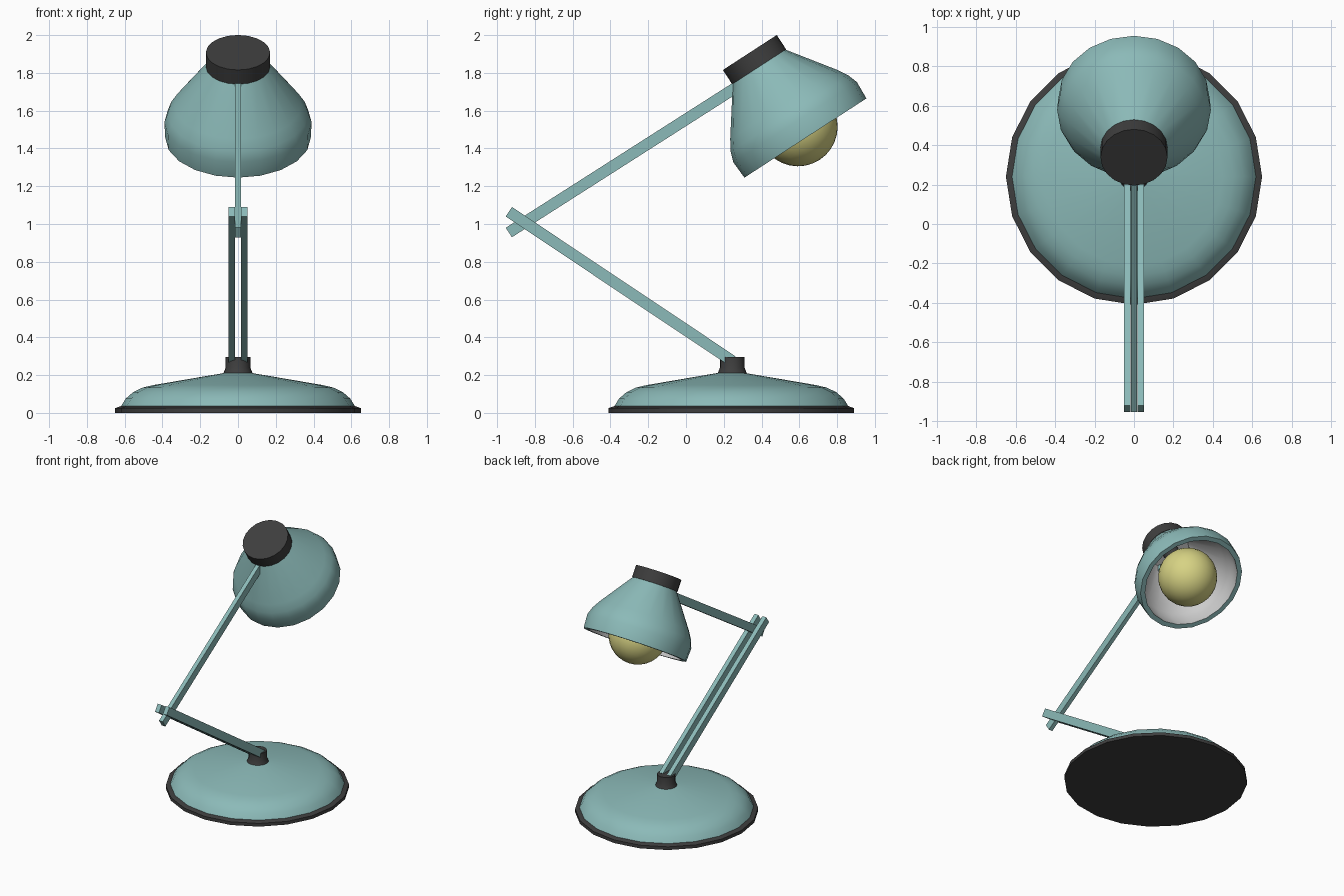
import bpy, bmesh, math
from mathutils import Matrix, Vector

if "Cube" in bpy.data.objects:
    bpy.data.objects.remove(bpy.data.objects["Cube"])


def material(name, rgb):
    m = bpy.data.materials.new(name)
    m.diffuse_color = (*rgb, 1)
    m.use_nodes = True
    m.node_tree.nodes["Principled BSDF"].inputs["Base Color"].default_value = m.diffuse_color
    return m


TEAL = material("teal_paint", (0.26, 0.49, 0.48))
DARK = material("dark_plastic", (0.048, 0.048, 0.048))
GLOW = material("bulb_glass", (0.68, 0.65, 0.23))


def finish(bm, name, mat, matrix):
    me = bpy.data.meshes.new(name)
    bm.to_mesh(me)
    bm.free()
    ob = bpy.data.objects.new(name, me)
    bpy.context.collection.objects.link(ob)
    ob.matrix_world = matrix
    if mat:
        me.materials.append(mat)
    return ob


def lathe(name, profile, mat, matrix, sides=20):
    """Spin (radius, height) points about local z; outward when rising."""
    bm = bmesh.new()
    rings = [[bm.verts.new((r * math.cos(math.tau * i / sides),
                            r * math.sin(math.tau * i / sides), z))
              for i in range(sides)] for r, z in profile]
    for a, b in zip(rings, rings[1:]):
        for i in range(sides):
            j = (i + 1) % sides
            bm.faces.new((a[i], a[j], b[j], b[i]))
    bmesh.ops.remove_doubles(bm, verts=bm.verts, dist=1e-5)
    return finish(bm, name, mat, matrix)


def bar(name, start, end, x, width, depth, mat):
    """Rectangular bar between two (y, z) points at side offset x."""
    a, b = Vector((x, *start)), Vector((x, *end))
    d = b - a
    bm = bmesh.new()
    bmesh.ops.create_cube(bm, size=1)
    bmesh.ops.scale(bm, vec=(width, d.length, depth), verts=bm.verts)
    turn = Matrix.Rotation(math.atan2(d.z, d.y), 4, 'X')
    return finish(bm, name, mat, Matrix.Translation((a + b) / 2) @ turn)


# Base: dark rim, domed cover and neck
stand = Matrix.Translation((0, 0.24, 0))
parts = [
    lathe("base_rim", [(0, 0), (0.65, 0), (0.65, 0.025), (0.62, 0.036), (0, 0.036)],
          DARK, stand),
    lathe("base_cover", [(0.62, 0.034), (0.595, 0.075), (0.555, 0.11), (0.505, 0.134),
                         (0.45, 0.147), (0.08, 0.21), (0, 0.212)], TEAL, stand),
    lathe("base_neck", [(0.08, 0.2), (0.075, 0.215), (0.065, 0.24), (0.065, 0.297),
                        (0, 0.297)], DARK, Matrix.Translation((0, 0.245, 0))),
]

# Arms: twin lower bars with the single upper bar between them
for side, sx in (("left", -1), ("right", 1)):
    bar(f"lower_arm_{side}", (-0.938, 1.065), (0.245, 0.275), 0.034 * sx,
        0.034, 0.06, TEAL)
bar("upper_arm", (-0.938, 0.955), (0.30, 1.745), 0, 0.032, 0.06, TEAL)

# Lamp head: origin at the centre of the cap top, tilted forward
head = Matrix.Translation((0, 0.338, 1.908)) @ Matrix.Rotation(math.radians(33), 4, 'X')
parts += [
    lathe("head_cap", [(0, -0.09), (0.17, -0.09), (0.17, 0), (0, 0)], DARK, head),
    lathe("shade", [(0.35, -0.54), (0.385, -0.54), (0.39, -0.44), (0.371, -0.385),
                    (0.337, -0.328), (0.165, -0.088), (0, -0.088)], TEAL, head),
    lathe("shade_lining", [(0, -0.115), (0.14, -0.115), (0.31, -0.345), (0.342, -0.395),
                           (0.357, -0.445), (0.35, -0.54)], None, head),
    lathe("bulb_socket", [(0, -0.3), (0.06, -0.3), (0.06, -0.11), (0, -0.11)], DARK, head),
]

# Bulb
bm = bmesh.new()
bmesh.ops.create_uvsphere(bm, u_segments=24, v_segments=16, radius=0.21)
parts.append(finish(bm, "bulb", GLOW, head @ Matrix.Translation((0, 0, -0.468))))

# Smooth round parts, keeping hard edges
for ob in parts:
    ob.select_set(True)
bpy.context.view_layer.objects.active = parts[0]
bpy.ops.object.shade_smooth_by_angle(angle=math.radians(35))
